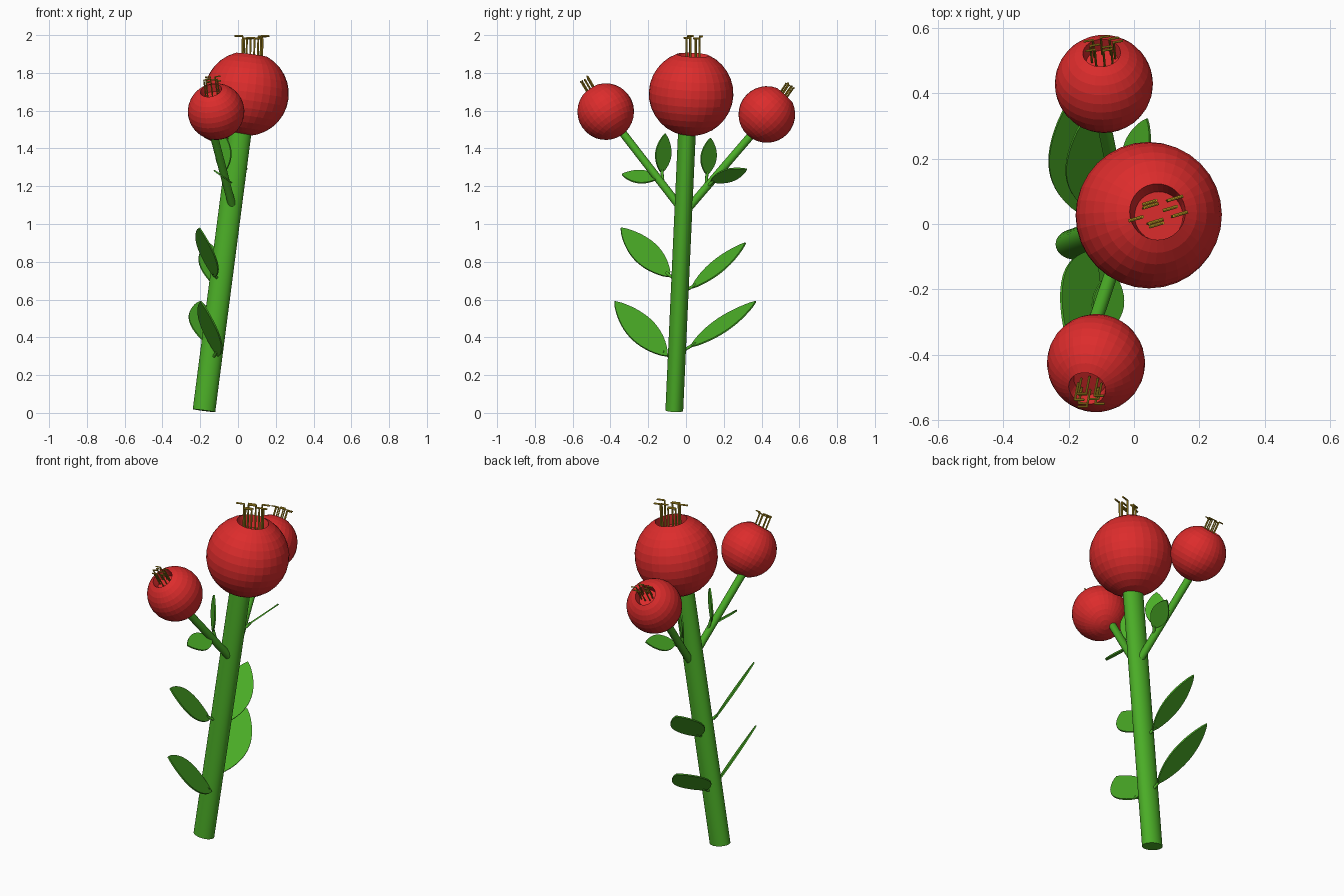
import bpy, bmesh, math, random
from mathutils import Vector, Matrix

if "Cube" in bpy.data.objects:
    bpy.data.objects.remove(bpy.data.objects["Cube"])

random.seed(4)


def material(name, rgb):
    m = bpy.data.materials.new(name)
    m.diffuse_color = (*rgb, 1)
    m.use_nodes = True
    m.node_tree.nodes["Principled BSDF"].inputs["Base Color"].default_value = m.diffuse_color
    return m


GREEN = material("leaf_green", (0.07, 0.42, 0.02))
RED = material("fruit_red", (0.72, 0.025, 0.025))
GOLD = material("stamen_gold", (0.55, 0.36, 0.02))


def finish(name, bm, mat, smooth=False):
    me = bpy.data.meshes.new(name)
    bmesh.ops.recalc_face_normals(bm, faces=bm.faces)
    bm.to_mesh(me)
    bm.free()
    for p in me.polygons:
        p.use_smooth = smooth and len(p.vertices) == 4
    ob = bpy.data.objects.new(name, me)
    ob.data.materials.append(mat)
    bpy.context.collection.objects.link(ob)
    return ob


def add_rod(bm, a, b, rx, ry=None, sides=32):
    """Elliptical rod from a to b, added to bm."""
    a, b = Vector(a), Vector(b)
    d = b - a
    # local frame keeps its first axis near world x
    z = d.normalized()
    y = z.cross(Vector((1, 0, 0))).normalized()
    x = y.cross(z)
    rot = Matrix((x, y, z)).transposed().to_4x4()
    mat = Matrix.Translation((a + b) / 2) @ rot @ Matrix.Diagonal((rx, ry or rx, 1, 1))
    bmesh.ops.create_cone(bm, cap_ends=True, segments=sides, radius1=1, radius2=1,
                          depth=d.length, matrix=mat)


def rod(name, a, b, rx, ry=None, sides=32):
    bm = bmesh.new()
    add_rod(bm, a, b, rx, ry, sides)
    return finish(name, bm, GREEN, True)


def leaf(name, origin, base, tip, side, width):
    """Flat pointed leaf plus its short stalk."""
    base, tip = Vector(base), Vector(tip)
    axis = tip - base
    l = axis.normalized()
    w = Vector(side)
    w = (w - l * w.dot(l)).normalized()
    n = 16
    bm = bmesh.new()
    right, left = [], []
    for i in range(1, n):
        t = i / n
        h = width / 2 * math.sin(math.pi * t ** 0.95) ** 0.8
        c = base + axis * t
        right.append(bm.verts.new(c + w * h))
        left.append(bm.verts.new(c - w * h))
    bm.faces.new([bm.verts.new(base)] + right + [bm.verts.new(tip)] + left[::-1])
    ob = finish(name, bm, GREEN)
    sol = ob.modifiers.new("thickness", 'SOLIDIFY')
    sol.thickness, sol.offset = 0.008, 0
    rod(name + "_stalk", origin, base + axis * 0.08, 0.008, sides=10)


def fruit(name, centre, radius, axis, floor_shift):
    """Faceted ball with an open cup at its crown."""
    bm = bmesh.new()
    bmesh.ops.create_uvsphere(bm, u_segments=32, v_segments=16, radius=radius)
    rim_z = radius * math.cos(math.pi / 8)
    bmesh.ops.delete(bm, geom=[v for v in bm.verts if v.co.z > rim_z + 1e-4], context='VERTS')
    rim = [e for e in bm.edges if e.is_boundary]
    ring = bmesh.ops.extrude_edge_only(bm, edges=rim)["geom"]
    for v in [g for g in ring if isinstance(g, bmesh.types.BMVert)]:
        v.co.x = v.co.x * 0.87 + floor_shift[0]
        v.co.y = v.co.y * 0.87 + floor_shift[1]
        v.co.z -= radius * 0.28
    bmesh.ops.contextual_create(bm, geom=[g for g in ring if isinstance(g, bmesh.types.BMEdge)
                                          and g.is_boundary])
    rot = Vector((0, 0, 1)).rotation_difference(Vector(axis).normalized()).to_matrix().to_4x4()
    bm.transform(Matrix.Translation(centre) @ rot)
    finish(name, bm, RED)


def stamens(name, root, up, hook, spread, height, r, top=None):
    """Bundle of thin threads with bent-over tips."""
    root, up, hook = Vector(root), Vector(up).normalized(), Vector(hook)
    hook = (hook - up * hook.dot(up)).normalized()
    across = up.cross(hook)
    bm = bmesh.new()
    for i in range(8):
        ang = i * math.tau / 8
        foot = root + hook * math.cos(ang) * spread + across * math.sin(ang) * spread * 0.65
        head = foot + up * height * random.uniform(0.88, 1)
        end = head + hook * spread * random.choice((-0.8, 0.8))
        if top:
            head.z = min(head.z, top - r)
            end.z = head.z
        add_rod(bm, foot, head, r, sides=8)
        add_rod(bm, head, end, r, sides=8)
    if top:
        lift = top - max(v.co.z for v in bm.verts)
        bmesh.ops.translate(bm, verts=bm.verts, vec=(0, 0, lift))
    finish(name, bm, GOLD)


# main stem
foot, head = Vector((-0.18, -0.062, 0.012)), Vector((0.017, 0.007, 1.53))
rod("main_stem", foot, head, 0.06, 0.047)


def stem_at(z):
    return foot.lerp(head, (z - foot.z) / (head.z - foot.z))


# side branches
rod("front_branch", (-0.025, -0.02, 1.075), (-0.135, -0.345, 1.495), 0.021)
rod("back_branch", (-0.03, 0.005, 1.075), (-0.10, 0.345, 1.47), 0.021)

# fruits and their stamens
fruit("main_fruit", (0.045, 0.027, 1.69), 0.224, (0.13, 0.05, 1), (0.012, -0.01))
fruit("front_fruit", (-0.116, -0.425, 1.595), 0.15, (-0.22, -0.62, 0.9), (0, 0))
fruit("back_fruit", (-0.092, 0.428, 1.58), 0.15, (-0.05, 0.7, 0.75), (0, 0))
stamens("main_stamens", (0.073, 0.036, 1.83), (0.03, 0.01, 1), (1, 0.3, 0), 0.055, 0.17, 0.005, 2.0)
stamens("front_stamens", (-0.135, -0.487, 1.68), (-0.1, -0.5, 0.86), (1, 0, 0.1), 0.036, 0.105, 0.0035)
stamens("back_stamens", (-0.093, 0.50, 1.66), (-0.05, 0.55, 0.8), (1, 0.2, 0), 0.036, 0.095, 0.0035)

# large leaves on the stem
FRONT_SIDE, BACK_SIDE = (0.58, -0.63, -0.46), (-0.9, -0.34, 0.25)
leaf("lower_front_leaf", stem_at(0.27), (-0.105, -0.10, 0.30), (-0.195, -0.378, 0.59), FRONT_SIDE, 0.18)
leaf("upper_front_leaf", stem_at(0.69), (-0.125, -0.085, 0.72), (-0.205, -0.345, 0.98), FRONT_SIDE, 0.17)
leaf("lower_back_leaf", stem_at(0.31), (-0.145, 0.025, 0.35), (-0.20, 0.37, 0.59), BACK_SIDE, 0.19)
leaf("upper_back_leaf", stem_at(0.63), (-0.105, 0.03, 0.66), (-0.155, 0.315, 0.90), BACK_SIDE, 0.17)

# small leaves on the branches
FORK_F, FORK_B = (-0.055, -0.12, 1.205), (-0.05, 0.105, 1.19)
leaf("front_upright_leaf", FORK_F, (-0.075, -0.13, 1.27), (-0.08, -0.11, 1.478), (1, -1, 0), 0.115)
leaf("front_outer_leaf", FORK_F, (-0.065, -0.15, 1.24), (-0.095, -0.34, 1.262), (1, 0, -0.7), 0.115)
leaf("back_upright_leaf", FORK_B, (-0.055, 0.11, 1.26), (-0.05, 0.13, 1.455), (1, -1, 0), 0.115)
leaf("back_outer_leaf", FORK_B, (-0.025, 0.13, 1.225), (0.04, 0.322, 1.29), (-0.67, 0.35, -0.57), 0.10)
